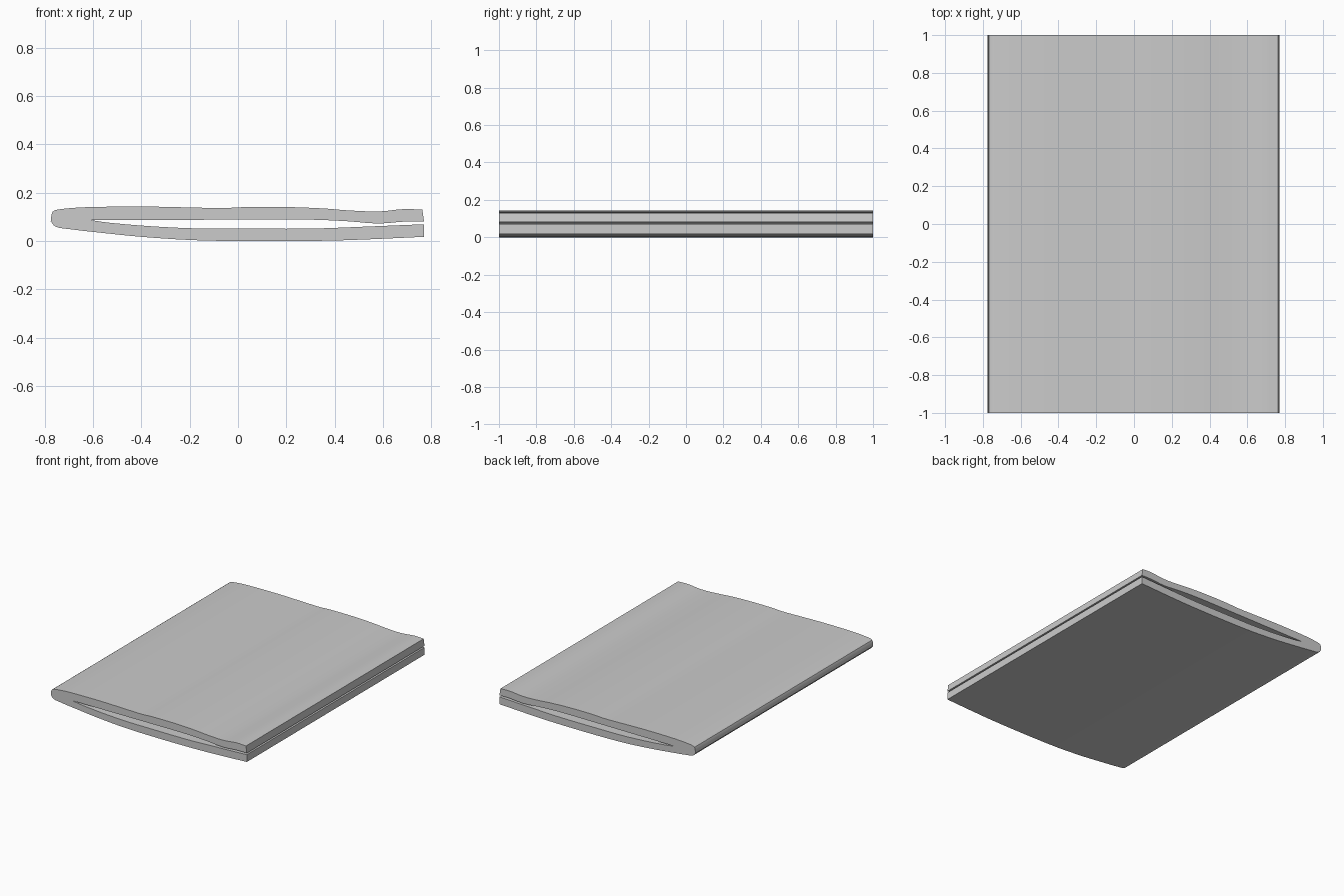
import bpy, bmesh, math
from mathutils import Vector

if "Cube" in bpy.data.objects:
    bpy.data.objects.remove(bpy.data.objects["Cube"])

# Runs of the folded cross-section (x, z), each smoothed between sharp corners
outer_top = [(-.775, .082), (-.767, .122), (-.73, .133), (-.615, .141), (-.37, .143),
             (-.18, .139), (-.06, .137), (.03, .141), (.21, .141), (.36, .135),
             (.46, .127), (.585, .123), (.69, .133), (.763, .13)]
inner_top = [(.77, .081), (.69, .081), (.58, .073), (.46, .082), (.3, .089),
             (0, .089), (-.3, .088), (-.61, .087)]
inner_low = [(-.61, .087), (-.53, .076), (-.365, .062), (-.18, .053), (0, .052),
             (.3, .052), (.5, .059), (.77, .07)]
outer_low = [(.77, .018), (.55, .008), (.37, .002), (.1, 0), (-.18, .004), (-.4, .018),
             (-.55, .033), (-.7, .05), (-.755, .06), (-.775, .082)]


def smooth_run(pts, steps=3):
    p = [Vector(q) for q in pts]
    out = []
    for i in range(len(p) - 1):
        a, b, c, d = p[max(i - 1, 0)], p[i], p[i + 1], p[min(i + 2, len(p) - 1)]
        # tangents scaled to the local spacing so uneven points do not overshoot
        h = (c - b).length
        m0 = (c - a) * (h / (h + (b - a).length))
        m1 = (d - b) * (h / (h + (d - c).length))
        for k in range(steps):
            t = k / steps
            out.append(b * (2*t**3 - 3*t*t + 1) + m0 * (t**3 - 2*t*t + t)
                       + c * (3*t*t - 2*t**3) + m1 * (t**3 - t*t))
    return out + [p[-1]]


profile = []
for run in (outer_top, inner_top, inner_low, outer_low):
    for q in smooth_run(run):
        if not profile or (q - profile[-1]).length > 1e-4:
            profile.append(q)
if (profile[0] - profile[-1]).length < 1e-4:
    profile.pop()
low = min(q.y for q in profile)

# Folded sheet: cross-section extruded along the depth
bm = bmesh.new()
face = bm.faces.new([bm.verts.new((q.x, -1, q.y - low)) for q in profile])
ext = bmesh.ops.extrude_face_region(bm, geom=[face], use_keep_orig=True)
verts = [g for g in ext["geom"] if isinstance(g, bmesh.types.BMVert)]
bmesh.ops.translate(bm, verts=verts, vec=(0, 2, 0))
bmesh.ops.recalc_face_normals(bm, faces=bm.faces)
bmesh.ops.triangulate(bm, faces=[f for f in bm.faces if len(f.verts) > 4])
mesh = bpy.data.meshes.new("folded_sheet")
bm.to_mesh(mesh)
bm.free()
sheet = bpy.data.objects.new("folded_sheet", mesh)
bpy.context.collection.objects.link(sheet)
bpy.context.view_layer.objects.active = sheet
sheet.select_set(True)
bpy.ops.object.shade_smooth_by_angle(angle=math.radians(30))
